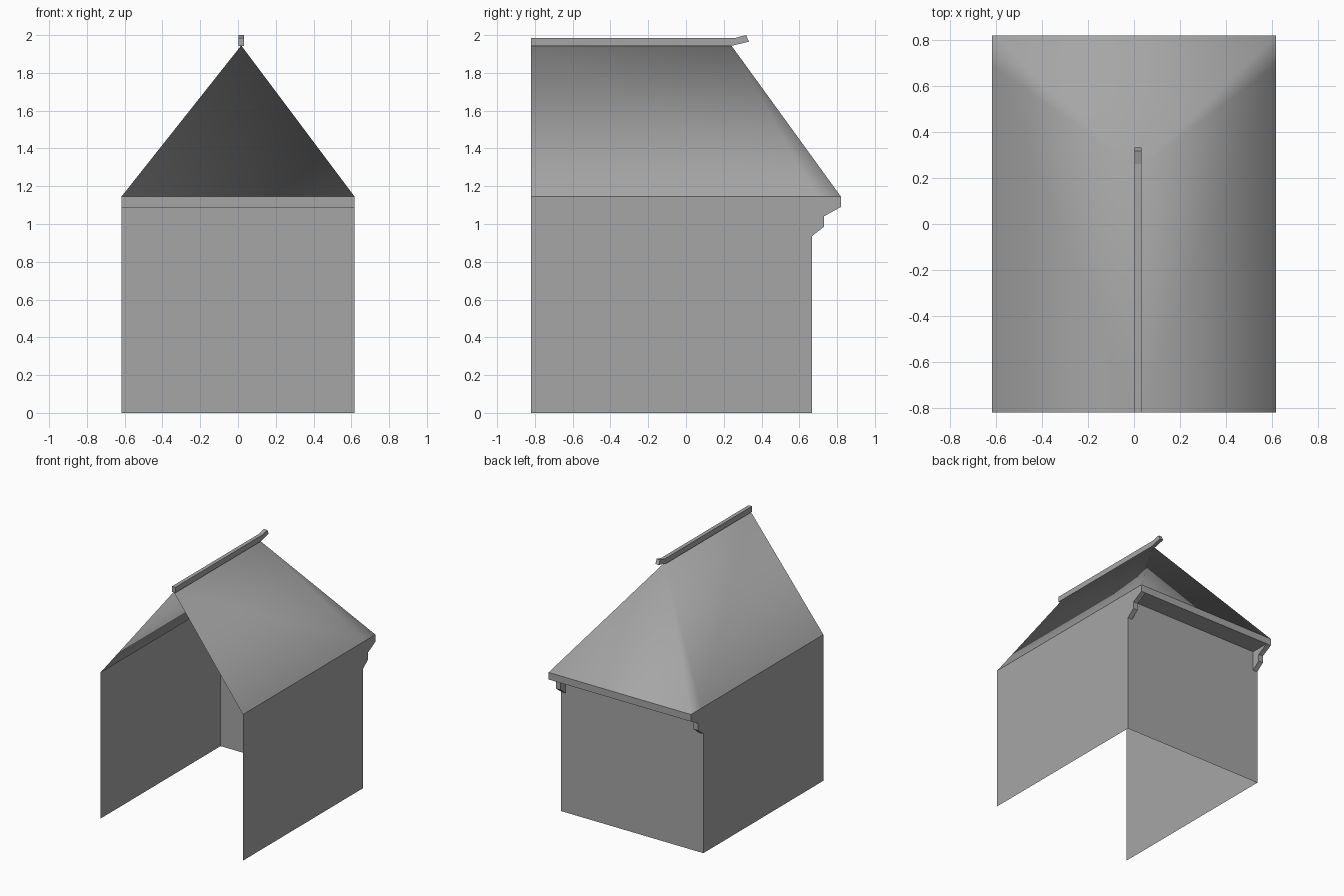
import bpy

cube = bpy.data.objects.get("Cube")
if cube:
    bpy.data.objects.remove(cube, do_unlink=True)

GREY = (0.38, 0.38, 0.38, 1.0)
stone = bpy.data.materials.new("plain grey")
stone.use_nodes = True
stone.diffuse_color = GREY
stone.node_tree.nodes["Principled BSDF"].inputs["Base Color"].default_value = GREY

HALF = 0.617            # half width
FRONT, BACK, EAVE = -0.82, 0.666, 0.82
SOFFIT, EAVE_Z, RIDGE_Z = 1.09, 1.145, 1.945
RIDGE_X, HIP_Y = 0.017, 0.24


def add(name, verts, faces, smooth=False):
    mesh = bpy.data.meshes.new(name)
    mesh.from_pydata(verts, [], faces)
    mesh.materials.append(stone)
    mesh.polygons.foreach_set("use_smooth", [smooth] * len(faces))
    mesh.update()
    obj = bpy.data.objects.new(name, mesh)
    bpy.context.collection.objects.link(obj)
    return obj


def sheet(name, path, z0, z1):
    """Upright thin sheet following a plan path."""
    n = len(path)
    verts = [(x, y, z) for z in (z0, z1) for x, y in path]
    faces = [(i, i + 1, n + i + 1, n + i) for i in range(n - 1)]
    return add(name, verts, faces)


def extrude_x(name, profile, x0, x1):
    """Solid made from a side profile of (y, z) points."""
    n = len(profile)
    verts = [(x, y, z) for x in (x0, x1) for y, z in profile]
    faces = [(i, n + i, n + (i + 1) % n, (i + 1) % n) for i in range(n)]
    faces += [tuple(range(n)), tuple(reversed(range(n, 2 * n)))]
    return add(name, verts, faces)


def u_path(depth):
    return [(HALF, FRONT), (HALF, depth), (-HALF, depth), (-HALF, FRONT)]


# Walls on three sides, open at the front and below
sheet("walls", u_path(BACK), 0, SOFFIT)

# Eave band around the top, with the soffit behind the back wall
sheet("eave_band", u_path(EAVE), SOFFIT, EAVE_Z)
add("back_soffit",
    [(-HALF, BACK, SOFFIT), (-HALF, EAVE, SOFFIT), (HALF, EAVE, SOFFIT), (HALF, BACK, SOFFIT)],
    [(0, 1, 2, 3)])

# Roof with an open gable at the front and a softened hip at the back
roof_verts = [(RIDGE_X, FRONT, RIDGE_Z), (RIDGE_X, HIP_Y, RIDGE_Z)]
for side in (1, -1):
    roof_verts += [(side * HALF, y, EAVE_Z) for y in (FRONT, 0.69, EAVE)]
add("roof", roof_verts,
    [(0, 2, 3, 1), (1, 3, 4), (1, 4, 7), (1, 7, 6), (0, 1, 6, 5)], smooth=True)

# Ridge cap with an upturned end
cap = [(FRONT, 1.942), (0.235, 1.942), (0.333, 1.965),
       (0.318, 2.0), (0.26, 1.985), (FRONT, 1.985)]
extrude_x("ridge_cap", cap, RIDGE_X - 0.015, RIDGE_X + 0.015)

# Stepped brackets under the back eave
bracket = [(BACK, 0.935), (0.73, 0.985), (0.73, 1.04), (EAVE, SOFFIT), (BACK, SOFFIT)]
for name, side in (("left_bracket", 1), ("right_bracket", -1)):
    xs = sorted((side * HALF, side * (HALF - 0.04)))
    extrude_x(name, bracket, *xs)
